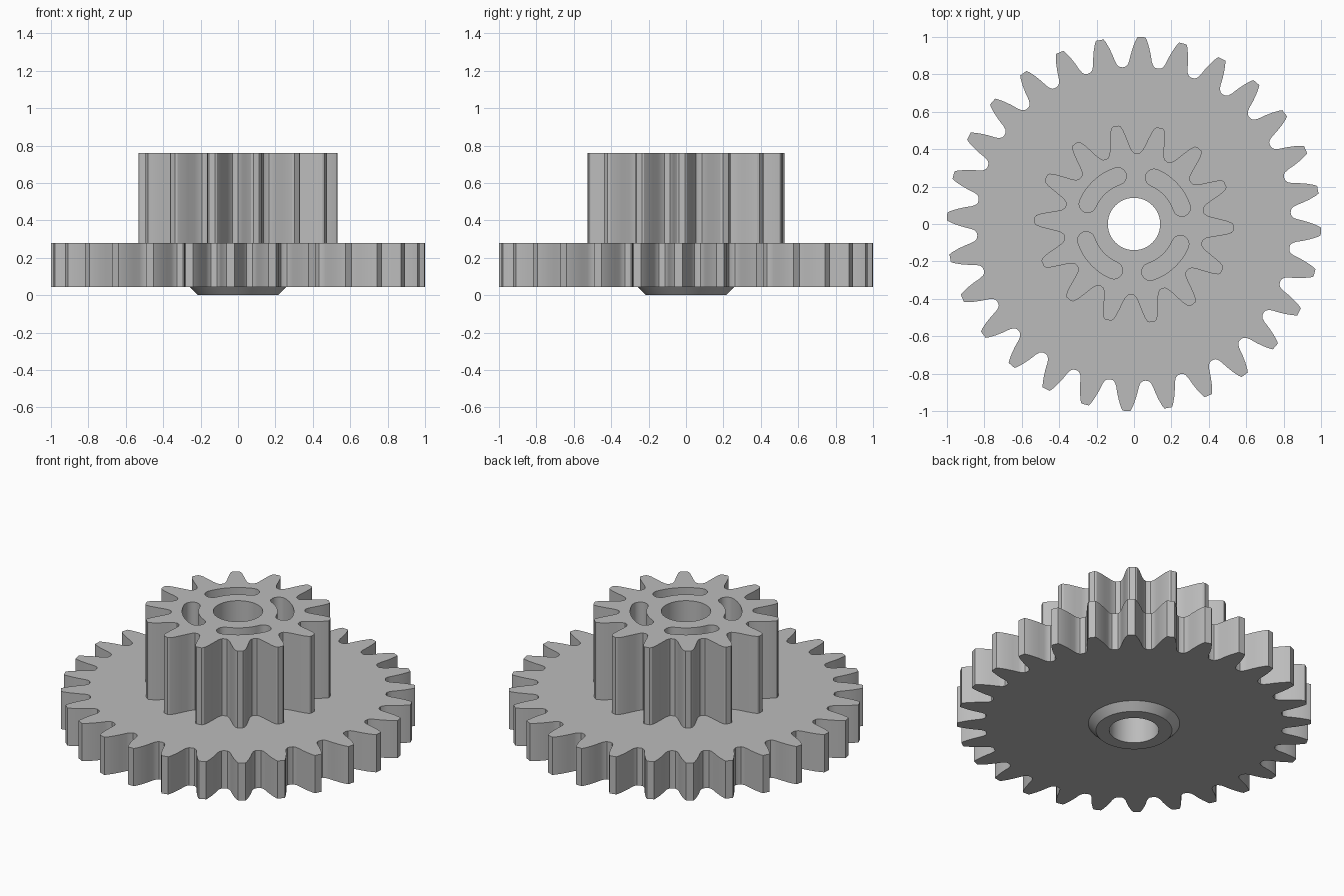
import bpy, bmesh
from math import pi, sin, cos, radians

cube = bpy.data.objects.get("Cube")
if cube:
    bpy.data.objects.remove(cube, do_unlink=True)

grey = bpy.data.materials.new("grey plastic")
grey.use_nodes = True
colour = (0.5, 0.5, 0.5, 1)
grey.diffuse_color = colour
grey.node_tree.nodes["Principled BSDF"].inputs["Base Color"].default_value = colour

TURN = radians(-2.3)      # shared rotation of teeth and slots
BORE = 0.14


def polar(r, a):
    return (r * cos(a), r * sin(a))


def loft(name, rings):
    """Solid through stacked (outline, z) rings."""
    bm = bmesh.new()
    loops = [[bm.verts.new((x, y, z)) for x, y in pts] for pts, z in rings]
    n = len(loops[0])
    for low, high in zip(loops, loops[1:]):
        for i in range(n):
            j = (i + 1) % n
            bm.faces.new((low[i], low[j], high[j], high[i]))
    bm.faces.new(loops[0][::-1])
    bm.faces.new(loops[-1])
    bmesh.ops.recalc_face_normals(bm, faces=bm.faces)
    mesh = bpy.data.meshes.new(name)
    bm.to_mesh(mesh)
    bm.free()
    mesh.materials.append(grey)
    ob = bpy.data.objects.new(name, mesh)
    bpy.context.collection.objects.link(ob)
    return ob


def circle(r, n=64):
    return [polar(r, 2 * pi * i / n) for i in range(n)]


def gear_outline(teeth, flank):
    """flank: (radius, half width) from tip to root; mirrored for each tooth."""
    pitch = 2 * pi / teeth
    root = flank[-1][0]
    pts = []
    for t in range(teeth):
        mid = TURN + t * pitch
        pts += [polar(r, mid - w / r) for r, w in reversed(flank)]
        pts += [polar(r, mid + w / r) for r, w in flank]
        pts.append(polar(root - 0.003, mid + pitch / 2))
    return pts


def slot_outline(mid, r=0.27, half=0.046, sweep=radians(24), n=12):
    """Curved slot with round ends."""
    pts = [polar(r + half, mid - sweep + 2 * sweep * i / n) for i in range(n + 1)]
    for end, back in ((1, False), (-1, True)):
        a = mid + end * sweep
        cx, cy = polar(r, a)
        start = a + (pi if back else 0)
        for i in range(1, 8):
            dx, dy = polar(half, start + pi * i / 8)
            pts.append((cx + dx, cy + dy))
        if not back:
            pts += [polar(r - half, mid + sweep - 2 * sweep * i / n) for i in range(n + 1)]
    return pts


def cut(ob, cutter):
    mod = ob.modifiers.new("cut", "BOOLEAN")
    mod.operation = "DIFFERENCE"
    mod.solver = "EXACT"
    mod.object = cutter
    bpy.context.view_layer.objects.active = ob
    bpy.ops.object.modifier_apply(modifier=mod.name)
    bpy.data.objects.remove(cutter, do_unlink=True)


# Large lower gear
large = gear_outline(28, [(1.0, 0.021), (0.985, 0.029), (0.95, 0.042), (0.91, 0.053),
                          (0.875, 0.060), (0.855, 0.067), (0.843, 0.078)])
large_gear = loft("large_gear", [(large, 0.045), (large, 0.28)])

# Small upper gear
small = gear_outline(14, [(0.532, 0.016), (0.525, 0.026), (0.50, 0.036), (0.46, 0.045),
                          (0.42, 0.053), (0.395, 0.060), (0.38, 0.070)])
small_gear = loft("small_gear", [(small, 0.275), (small, 0.76)])

# Tapered hub underneath
hub = loft("bottom_hub", [(circle(0.215), 0), (circle(0.26), 0.047)])

# Curved recesses in the top face
for k in range(4):
    pts = slot_outline(TURN + pi / 4 + k * pi / 2)
    cut(small_gear, loft("slot_cutter", [(pts, 0.5), (pts, 0.9)]))

# Central bore through every part, then smooth shading with sharp edges
for ob in (large_gear, small_gear, hub):
    cut(ob, loft("bore_cutter", [(circle(BORE), -0.2), (circle(BORE), 1.0)]))
    bpy.ops.object.select_all(action="DESELECT")
    ob.select_set(True)
    bpy.context.view_layer.objects.active = ob
    bpy.ops.object.shade_smooth_by_angle(angle=radians(30))
